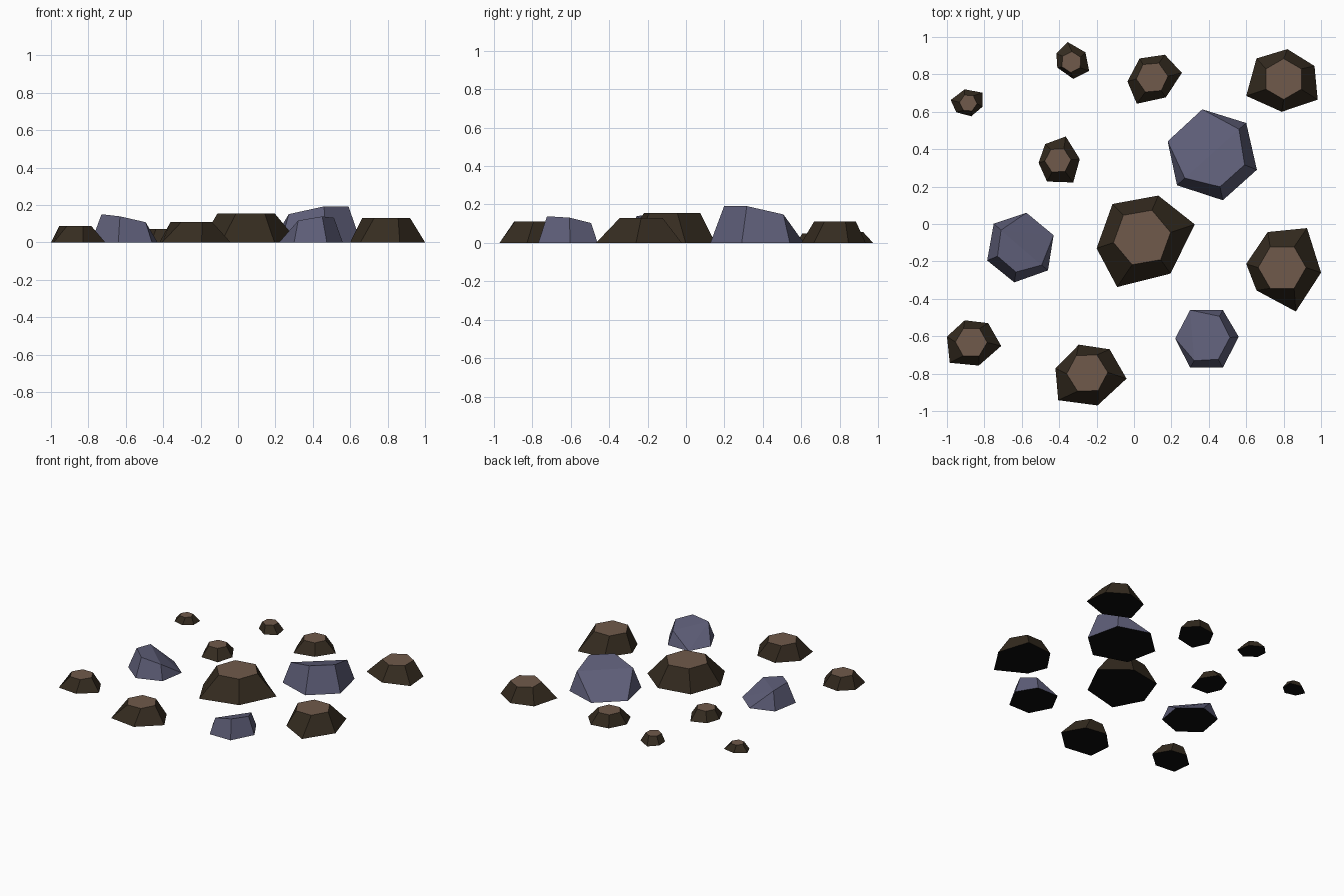
import bpy, bmesh
from math import atan2, cos, sin, radians, degrees

if "Cube" in bpy.data.objects:
    bpy.data.objects.remove(bpy.data.objects["Cube"])


def material(name, rgb):
    m = bpy.data.materials.new(name)
    m.diffuse_color = (*rgb, 1)
    m.use_nodes = True
    m.node_tree.nodes["Principled BSDF"].inputs["Base Color"].default_value = m.diffuse_color
    return m


DARK = material("dark brown earth", (0.036, 0.025, 0.0145))
LIGHT = material("light brown earth", (0.160, 0.102, 0.070))
STONE = material("blue grey stone", (0.112, 0.112, 0.188))
BLACK = material("black underside", (0.004, 0.004, 0.004))


def finish(bm, name, side, top):
    """Colour by direction: top, sides and underside."""
    bmesh.ops.recalc_face_normals(bm, faces=bm.faces[:])
    for f in bm.faces:
        f.material_index = 1 if f.normal.z > 0.95 else 2 if f.normal.z < -0.95 else 0
    me = bpy.data.meshes.new(name)
    bm.to_mesh(me)
    bm.free()
    for m in (side, top, BLACK):
        me.materials.append(m)
    bpy.context.collection.objects.link(bpy.data.objects.new(name, me))


def mound(name, cx, cy, r, h, rot, base):
    """Irregular clockwise base rising to a regular flat hexagon."""
    first = degrees(atan2(base[0][1] - cy, base[0][0] - cx))
    start = rot + 60 * round((first - rot) / 60)
    bm = bmesh.new()
    lo = [bm.verts.new((x, y, 0)) for x, y in base]
    hi = []
    for i in range(6):
        a = radians(start - 60 * i)
        hi.append(bm.verts.new((cx + r * cos(a), cy + r * sin(a), h)))
    bm.faces.new(lo)
    bm.faces.new(hi)
    for i in range(6):
        j = (i + 1) % 6
        bm.faces.new((lo[i], lo[j], hi[j], hi[i]))
    finish(bm, name, DARK, LIGHT)


def stone(name, centre, taper, peak, slope, grounded, base):
    """Tapered block with a tilted top that runs down to one ground edge."""
    cx, cy = centre
    bm = bmesh.new()
    for i, (bx, by) in enumerate(base):
        bm.verts.new((bx, by, 0))
        if i in grounded:
            continue
        z = peak[2]
        for _ in range(8):  # settle the corner on the tilted plane
            s = 1 - taper * z
            x, y = cx + (bx - cx) * s, cy + (by - cy) * s
            z = peak[2] + slope[0] * (x - peak[0]) + slope[1] * (y - peak[1])
        bm.verts.new((x, y, z))
    bmesh.ops.convex_hull(bm, input=bm.verts[:])
    bmesh.ops.dissolve_limit(bm, angle_limit=radians(2), verts=bm.verts[:], edges=bm.edges[:])
    finish(bm, name, STONE, STONE)


# Brown mounds
mound("mound_centre", 0.043, -0.072, 0.155, 0.155, 10,
      [(.13, .152), (.325, -.002), (.195, -.265), (-.09, -.337), (-.2, -.13), (-.115, .107)])
mound("mound_back_right", 0.80, 0.775, 0.109, 0.11, 30,
      [(.82, .935), (.965, .845), (.982, .665), (.79, .6), (.60, .685), (.655, .885)])
mound("mound_right", 0.792, -0.233, 0.128, 0.13, 0,
      [(.925, -.022), (1.0, -.26), (.865, -.468), (.655, -.355), (.60, -.213), (.715, -.043)])
mound("mound_back", 0.097, 0.783, 0.085, 0.085, 5,
      [(.03, .885), (.165, .905), (.256, .808), (.17, .677), (.015, .643), (-.035, .762)])
mound("mound_back_left_small", -0.335, 0.866, 0.056, 0.056, 27,
      [(-.355, .973), (-.26, .918), (-.24, .818), (-.325, .776), (-.41, .836), (-.415, .912)])
mound("mound_far_left_small", -0.886, 0.647, 0.047, 0.048, -5,
      [(-.905, .72), (-.81, .702), (-.81, .627), (-.87, .576), (-.95, .597), (-.98, .663)])
mound("mound_inner_left", -0.407, 0.34, 0.07, 0.071, 3,
      [(-.365, .468), (-.29, .347), (-.325, .222), (-.465, .227), (-.51, .327), (-.475, .427)])
mound("mound_front_left", -0.87, -0.632, 0.085, 0.088, -1,
      [(-.905, -.515), (-.78, -.53), (-.71, -.652), (-.83, -.757), (-.985, -.742), (-1, -.602)])
mound("mound_front", -0.25, -0.797, 0.11, 0.11, 2,
      [(-.295, -.645), (-.13, -.67), (-.04, -.827), (-.195, -.97), (-.405, -.942), (-.42, -.772)])

# Slanted grey stones
stone("stone_large", (.42, .385), 1.45, (.49, .2, .197), (.17, -.2), (0, 5),
      [(.365, .613), (.60, .54), (.657, .29), (.475, .127), (.23, .207), (.18, .442)])
stone("stone_left", (-.61, -.123), 2.1, (-.73, -.17, .15), (-.2, -.1), (0, 1),
      [(-.575, .06), (-.43, -.06), (-.46, -.248), (-.64, -.312), (-.785, -.195), (-.75, .002)])
stone("stone_front", (.39, -.615), 2.1, (.46, -.71, .138), (.18, -.16), (0, 5),
      [(.30, -.46), (.475, -.46), (.56, -.603), (.475, -.768), (.30, -.768), (.22, -.612)])
